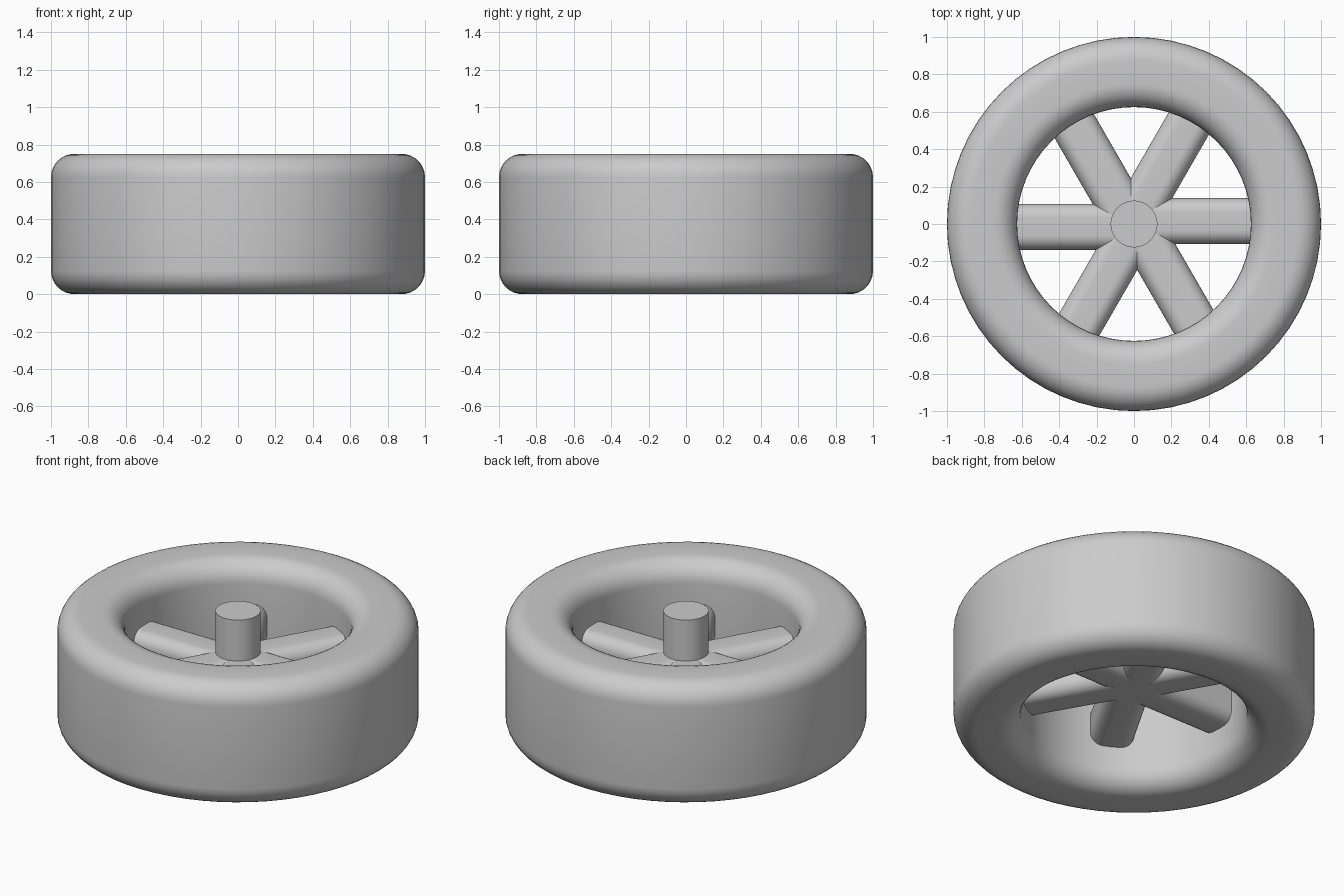
import bpy, bmesh
from math import sin, cos, pi, radians
from mathutils import Matrix, Vector

cube = bpy.data.objects.get("Cube")
if cube:
    bpy.data.objects.remove(cube, do_unlink=True)

HEIGHT = 0.75
OUTER, INNER = 1.0, 0.625
HUB_R = 0.125
SPOKES = 6

grey = bpy.data.materials.new("plain_grey")
grey.use_nodes = True
colour = (0.6, 0.6, 0.6, 1)
grey.diffuse_color = colour
grey.node_tree.nodes["Principled BSDF"].inputs["Base Color"].default_value = colour


def rounded_rect(cx, cy, w, h, r, steps=8):
    """Outline of a rectangle with rounded corners."""
    points = []
    corners = [(1, 1), (-1, 1), (-1, -1), (1, -1)]
    for i, (sx, sy) in enumerate(corners):
        for k in range(steps + 1):
            a = pi / 2 * (i + k / steps)
            points.append((cx + sx * (w / 2 - r) + r * cos(a),
                           cy + sy * (h / 2 - r) + r * sin(a)))
    return points


def add_object(name, bm):
    bmesh.ops.recalc_face_normals(bm, faces=bm.faces)
    mesh = bpy.data.meshes.new(name)
    bm.to_mesh(mesh)
    bm.free()
    mesh.materials.append(grey)
    obj = bpy.data.objects.new(name, mesh)
    bpy.context.collection.objects.link(obj)
    bpy.ops.object.select_all(action='DESELECT')
    obj.select_set(True)
    bpy.context.view_layer.objects.active = obj
    bpy.ops.object.shade_smooth_by_angle(angle=radians(35))
    return obj


# Tyre: rounded section swept around the z axis
bm = bmesh.new()
section = rounded_rect((OUTER + INNER) / 2, HEIGHT / 2, OUTER - INNER, HEIGHT, 0.125)
verts = [bm.verts.new((x, 0, z)) for x, z in section]
edges = [bm.edges.new((v, verts[i - 1])) for i, v in enumerate(verts)]
bmesh.ops.spin(bm, geom=verts + edges, cent=(0, 0, 0), axis=(0, 0, 1),
               angle=2 * pi, steps=64, use_merge=True)
bmesh.ops.remove_doubles(bm, verts=bm.verts, dist=0.0001)
add_object("tyre", bm)

# Hub: upright axle rising from the underside of the spokes
bm = bmesh.new()
bmesh.ops.create_cone(bm, cap_ends=True, segments=48, radius1=HUB_R, radius2=HUB_R,
                      depth=0.5, matrix=Matrix.Translation((0, 0, 0.5)))
add_object("hub", bm)

# Spokes: soft-edged bars, each slightly off the radial line
profile = rounded_rect(0.015, HEIGHT / 2, 0.246, 0.25, 0.075)
for n in range(SPOKES):
    bm = bmesh.new()
    face = bm.faces.new([bm.verts.new((0, y, z)) for y, z in profile])
    bar = bmesh.ops.extrude_face_region(bm, geom=[face], use_keep_orig=True)
    ends = [g for g in bar["geom"] if isinstance(g, bmesh.types.BMVert)]
    bmesh.ops.translate(bm, verts=ends, vec=Vector((0.7, 0, 0)))
    bm.transform(Matrix.Rotation(2 * pi * n / SPOKES, 4, 'Z'))
    add_object(f"spoke_{n + 1}", bm)
